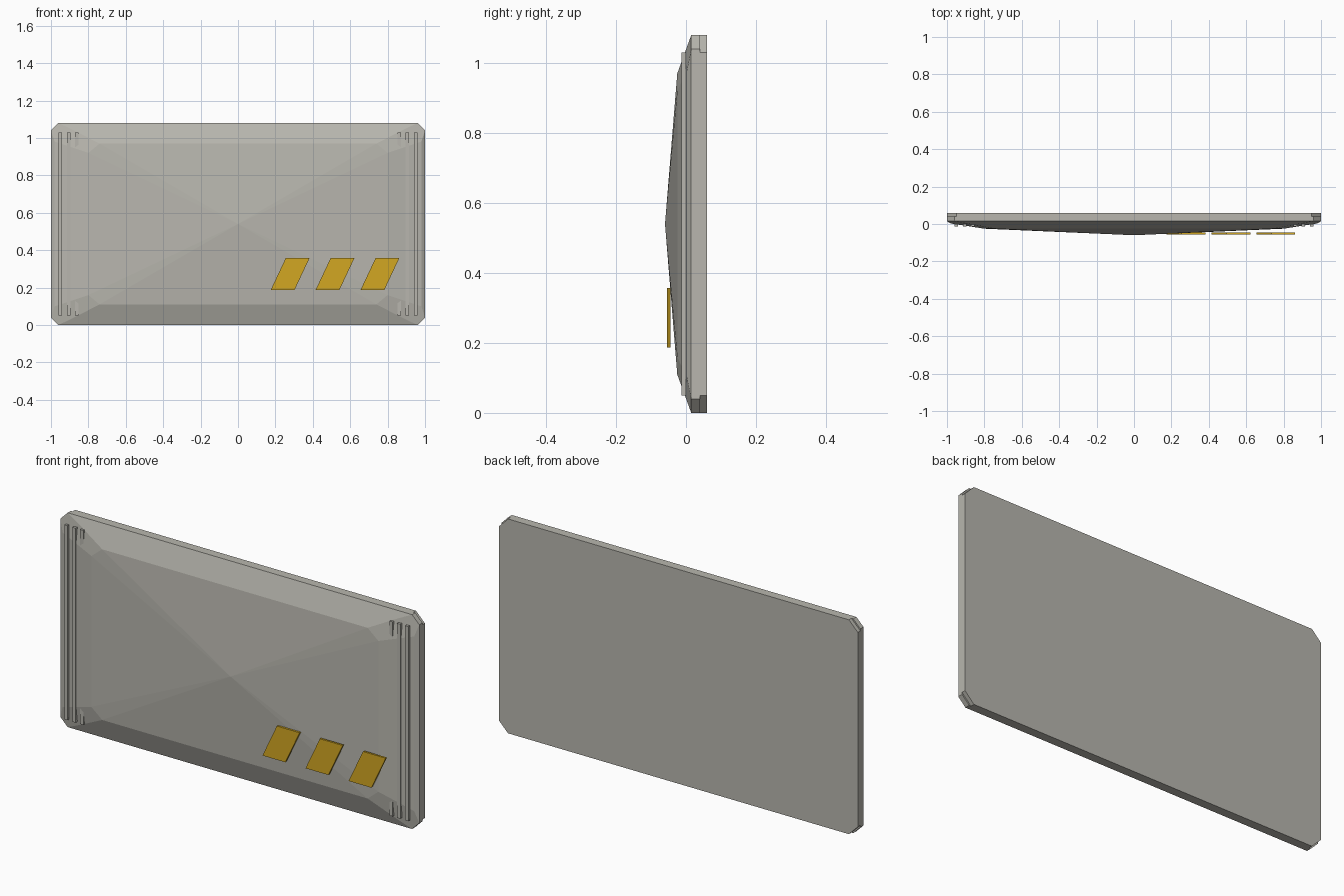
import bpy
import bmesh

cube = bpy.data.objects.get("Cube")
if cube:
    bpy.data.objects.remove(cube, do_unlink=True)

MID_Z = 0.54


def make_material(name, rgb):
    mat = bpy.data.materials.new(name)
    mat.use_nodes = True
    mat.diffuse_color = (*rgb, 1)
    mat.node_tree.nodes["Principled BSDF"].inputs["Base Color"].default_value = (*rgb, 1)
    return mat


grey = make_material("warm grey", (0.48, 0.47, 0.425))
gold = make_material("gold", (0.65, 0.39, 0.016))


def octagon(half_w, half_h, cut_x, cut_z, y):
    """Rectangle with clipped corners, counter-clockwise seen from the front."""
    quarter = [(half_w, half_h - cut_z), (half_w - cut_x, half_h)]
    flip = quarter[::-1]
    pts = (quarter + [(-x, z) for x, z in flip]
           + [(-x, -z) for x, z in quarter] + [(x, -z) for x, z in flip])
    return [(x, y, z + MID_Z) for x, z in pts]


def loft(name, rings, mat, apex=None):
    """Join matching rings from back to front, closing with a face or a point."""
    bm = bmesh.new()
    loops = [[bm.verts.new(p) for p in ring] for ring in rings]
    n = len(loops[0])
    for a, b in zip(loops, loops[1:]):
        for i in range(n):
            j = (i + 1) % n
            bm.faces.new((a[i], a[j], b[j], b[i]))
    bm.faces.new(loops[0][::-1])
    if apex:
        tip = bm.verts.new(apex)
        for i in range(n):
            bm.faces.new((loops[-1][i], loops[-1][(i + 1) % n], tip))
    else:
        bm.faces.new(loops[-1])
    bmesh.ops.recalc_face_normals(bm, faces=bm.faces)
    mesh = bpy.data.meshes.new(name)
    bm.to_mesh(mesh)
    bm.free()
    mesh.materials.append(mat)
    obj = bpy.data.objects.new(name, mesh)
    bpy.context.collection.objects.link(obj)
    return obj


def prism(name, outline, y_back, y_front, mat):
    return loft(name, [[(x, y, z) for x, z in outline] for y in (y_back, y_front)], mat)


# Back plate with wider clipped corners
loft("back_plate", [octagon(1, MID_Z, 0.05, 0.05, y) for y in (0.06, 0.04)], grey)

# Front plate with its bevelled rim and shallow pyramid face
loft("front_plate", [
    octagon(1, MID_Z, 0.04, 0.04, 0.04),
    octagon(1, MID_Z, 0.04, 0.04, 0.015),
    octagon(0.98, 0.507, 0.09, 0.067, 0.003),
    octagon(0.8, 0.43, 0.06, 0.05, -0.025),
], grey, apex=(0, -0.06, MID_Z))

# Upright ribs at both ends
for side, label in ((1, "left"), (-1, "right")):
    for k, x in enumerate((0.95, 0.905, 0.862)):
        a, b = side * x - 0.009, side * x + 0.009
        prism(f"{label}_rib_{k + 1}", [(a, 0.05), (b, 0.05), (b, 1.03), (a, 1.03)],
              0.0, -0.013, grey)

# Slanted gold bars
for k in range(3):
    x = 0.175 + 0.24 * k
    prism(f"slanted_bar_{k + 1}",
          [(x, 0.187), (x + 0.127, 0.187), (x + 0.207, 0.357), (x + 0.08, 0.357)],
          -0.045, -0.055, gold)
